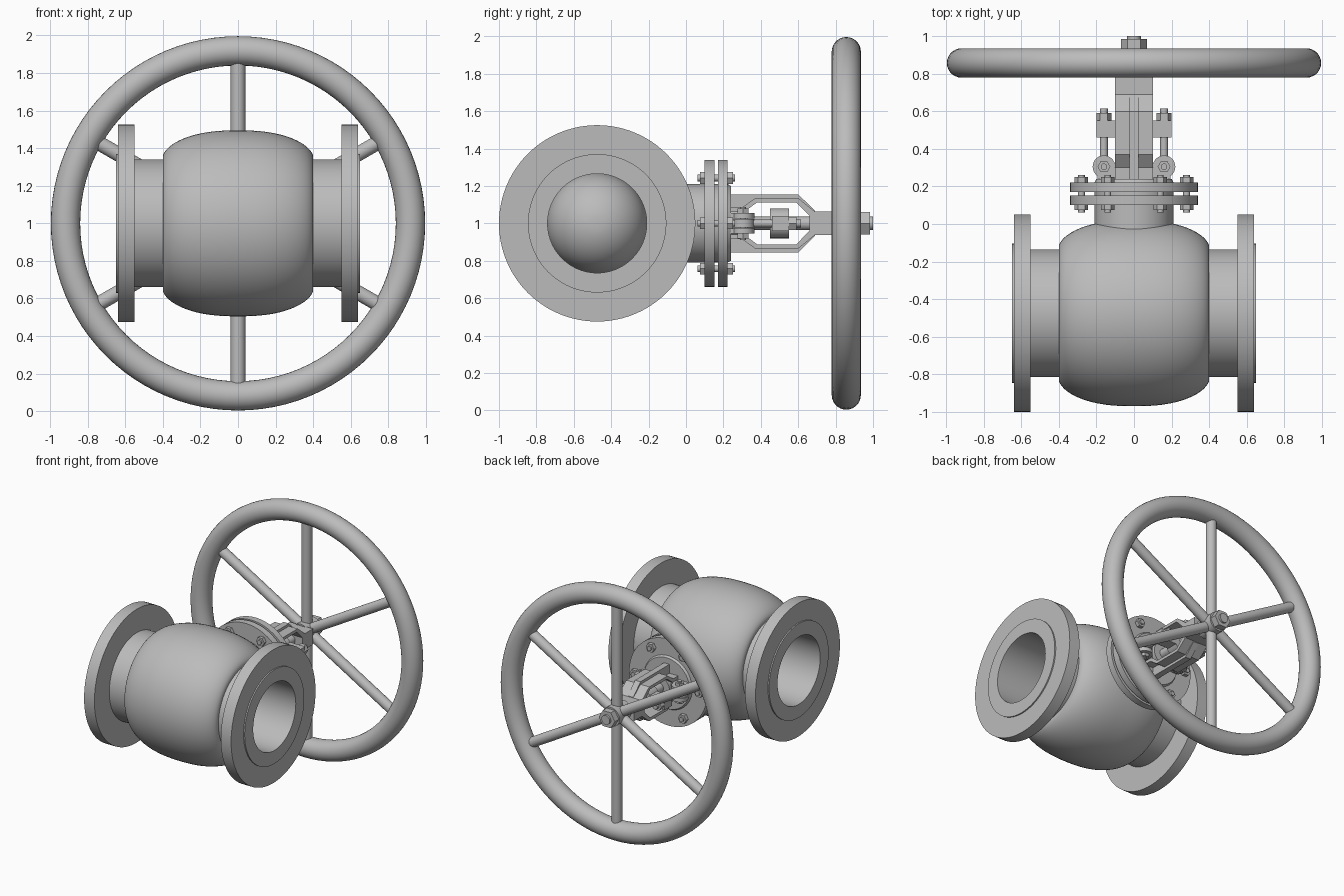
import bpy, bmesh, math
from mathutils import Vector, Matrix

cube = bpy.data.objects.get("Cube")
if cube:
    bpy.data.objects.remove(cube, do_unlink=True)

metal = bpy.data.materials.new("cast_grey")
metal.use_nodes = True
GREY = (0.5, 0.5, 0.5, 1)
metal.diffuse_color = GREY
metal.node_tree.nodes["Principled BSDF"].inputs["Base Color"].default_value = GREY

X, Y, Z = Vector((1, 0, 0)), Vector((0, 1, 0)), Vector((0, 0, 1))
HUB = Vector((0, 0, 1))            # stem axis runs along y through here
BODY = Vector((0, -0.475, 1))      # pipe axis runs along x through here


def finish(name, bm, smooth=True):
    bmesh.ops.remove_doubles(bm, verts=bm.verts, dist=1e-5)
    bmesh.ops.recalc_face_normals(bm, faces=bm.faces)
    mesh = bpy.data.meshes.new(name)
    bm.to_mesh(mesh)
    bm.free()
    mesh.materials.append(metal)
    ob = bpy.data.objects.new(name, mesh)
    bpy.context.collection.objects.link(ob)
    if smooth:
        bpy.ops.object.select_all(action='DESELECT')
        ob.select_set(True)
        bpy.context.view_layer.objects.active = ob
        bpy.ops.object.shade_smooth_by_angle(angle=math.radians(32))
    return ob


def lathe(name, profile, axis, centre, segs=64, closed=False):
    """Spin (along, radius) points about an axis."""
    bm = bmesh.new()
    turn = Z.rotation_difference(axis).to_matrix()
    rings = []
    for h, r in profile:
        ring = []
        for i in range(segs):
            a = math.tau * i / segs
            p = Vector((r * math.cos(a), r * math.sin(a), h))
            ring.append(bm.verts.new(centre + turn @ p))
        rings.append(ring)
    pairs = list(zip(rings, rings[1:]))
    if closed:
        pairs.append((rings[-1], rings[0]))
    for lo, hi in pairs:
        for i in range(segs):
            j = (i + 1) % segs
            bm.faces.new((lo[i], lo[j], hi[j], hi[i]))
    if not closed:
        for ring in (rings[0], rings[-1]):
            bm.faces.new(ring)
    return finish(name, bm)


def rod(name, start, end, radius, axis, centre, segs=32):
    return lathe(name, [(start, radius), (end, radius)], axis, centre, segs)


def extrude(name, outline, half_width, sign=1):
    """Outline of (y, height off the stem) extruded along x."""
    bm = bmesh.new()
    face = bm.faces.new([bm.verts.new((-half_width, y, 1 + sign * h)) for y, h in outline])
    out = bmesh.ops.extrude_face_region(bm, geom=[face])
    moved = [v for v in out["geom"] if isinstance(v, bmesh.types.BMVert)]
    bmesh.ops.translate(bm, verts=moved, vec=(2 * half_width, 0, 0))
    return finish(name, bm, False)


def box(name, size, centre):
    bm = bmesh.new()
    bmesh.ops.create_cube(bm, size=1, matrix=Matrix.Translation(centre) @ Matrix.Diagonal((*size, 1)))
    return finish(name, bm, False)


# Valve body with necks, end flanges, raised faces and a through bore
end = [(0.65, 0.265), (0.65, 0.37), (0.64, 0.37), (0.64, 0.525),
       (0.55, 0.525), (0.55, 0.34), (0.4, 0.34)]
bulge = []
for i in range(33):
    x = 0.4 * math.sin(math.pi * (i / 32 - 0.5))
    bulge.append((-x, 0.355 + 0.14 * max(0, 1 - abs(x / 0.4) ** 2.4) ** 0.6))
lathe("valve_body", end + bulge + [(-x, r) for x, r in reversed(end)], X, BODY, 96, closed=True)

# Closing ball inside the bore
ball = [(-0.267 * math.cos(math.pi * i / 24), 0.267 * math.sin(math.pi * i / 24)) for i in range(1, 24)]
lathe("inner_ball", ball, X, BODY, 48)

# Bonnet neck and bolted flange pair
lathe("bonnet_neck", [(-0.12, 0.21), (0.1, 0.21), (0.1, 0.34), (0.152, 0.34), (0.152, 0.21)], Y, HUB)
rod("bonnet_gasket", 0.15, 0.172, 0.21, Y, HUB)
lathe("bonnet_cover", [(0.17, 0.34), (0.222, 0.34), (0.222, 0.21), (0.24, 0.2)], Y, HUB)
for i in range(6):
    a = math.tau * i / 6
    c = HUB + 0.28 * Vector((math.cos(a), 0, math.sin(a)))
    rod("flange_bolt", 0.062, 0.262, 0.018, Y, c, 16)
    rod("flange_nut", 0.222, 0.25, 0.036, Y, c, 6)
    rod("flange_bolt_head", 0.074, 0.1, 0.036, Y, c, 6)

# Yoke: two wide cranked plates, each with a stiffening rib
plate = [(0.23, 0.06), (0.31, 0.06), (0.38, 0.112), (0.59, 0.112), (0.66, 0.04), (0.79, 0.04),
         (0.79, 0.062), (0.69, 0.062), (0.6, 0.135), (0.37, 0.135), (0.3, 0.085), (0.23, 0.085)]
rib = [(0.23, 0.155), (0.6, 0.155), (0.69, 0.067), (0.69, 0.05), (0.6, 0.125),
       (0.37, 0.125), (0.31, 0.07), (0.23, 0.07)]
for side, sign in (("upper", 1), ("lower", -1)):
    extrude(side + "_yoke_plate", plate, 0.1, sign)
    extrude(side + "_yoke_rib", rib, 0.024, sign)
box("yoke_head", (0.2, 0.13, 0.1), (0, 0.725, 1))
rod("stuffing_box", 0.23, 0.33, 0.088, Y, HUB)

# Gland with swing bolts on both sides
rod("gland", 0.45, 0.55, 0.08, Y, HUB)
box("gland_flange", (0.4, 0.09, 0.08), (0, 0.505, 1))
for sx in (-1, 1):
    c = Vector((0.16 * sx, 0, 1))
    eye = c + Vector((0, 0.305, 0))
    rod("swing_bolt_eye", -0.022, 0.022, 0.06, Z, eye)
    rod("swing_bolt_pin", -0.088, 0.088, 0.017, Z, eye, 16)
    for sz in (-1, 1):
        rod("pin_nut", sz * 0.055, sz * 0.08, 0.034, Z, eye, 6)
        rod("hinge_lug", sz * 0.026, sz * 0.055, 0.06, Z, eye)
        box("hinge_lug_web", (0.11, 0.09, 0.029), eye + Vector((-0.02 * sx, -0.045, sz * 0.0405)))
    rod("swing_bolt", 0.32, 0.615, 0.021, Y, c, 20)
    rod("swing_bolt_nut", 0.55, 0.592, 0.04, Y, c, 6)

# Stem, hub and locking nut
rod("stem", 0.2, 1.0, 0.036, Y, HUB)
rod("wheel_hub", 0.78, 0.935, 0.075, Y, HUB, 48)
rod("stem_nut", 0.935, 0.985, 0.07, Y, HUB, 6)

# Handwheel rim and six spokes
wheel = HUB + Vector((0, 0.857, 0))
rim = [(0.078 * math.sin(math.tau * i / 28), 0.918 + 0.078 * math.cos(math.tau * i / 28)) for i in range(28)]
lathe("wheel_rim", rim, Y, wheel, 96, closed=True)
for i in range(6):
    a = math.tau * (i + 0.5) / 6
    rod("wheel_spoke", 0.03, 0.9, 0.039, Vector((math.cos(a), 0, math.sin(a))), wheel, 24)
